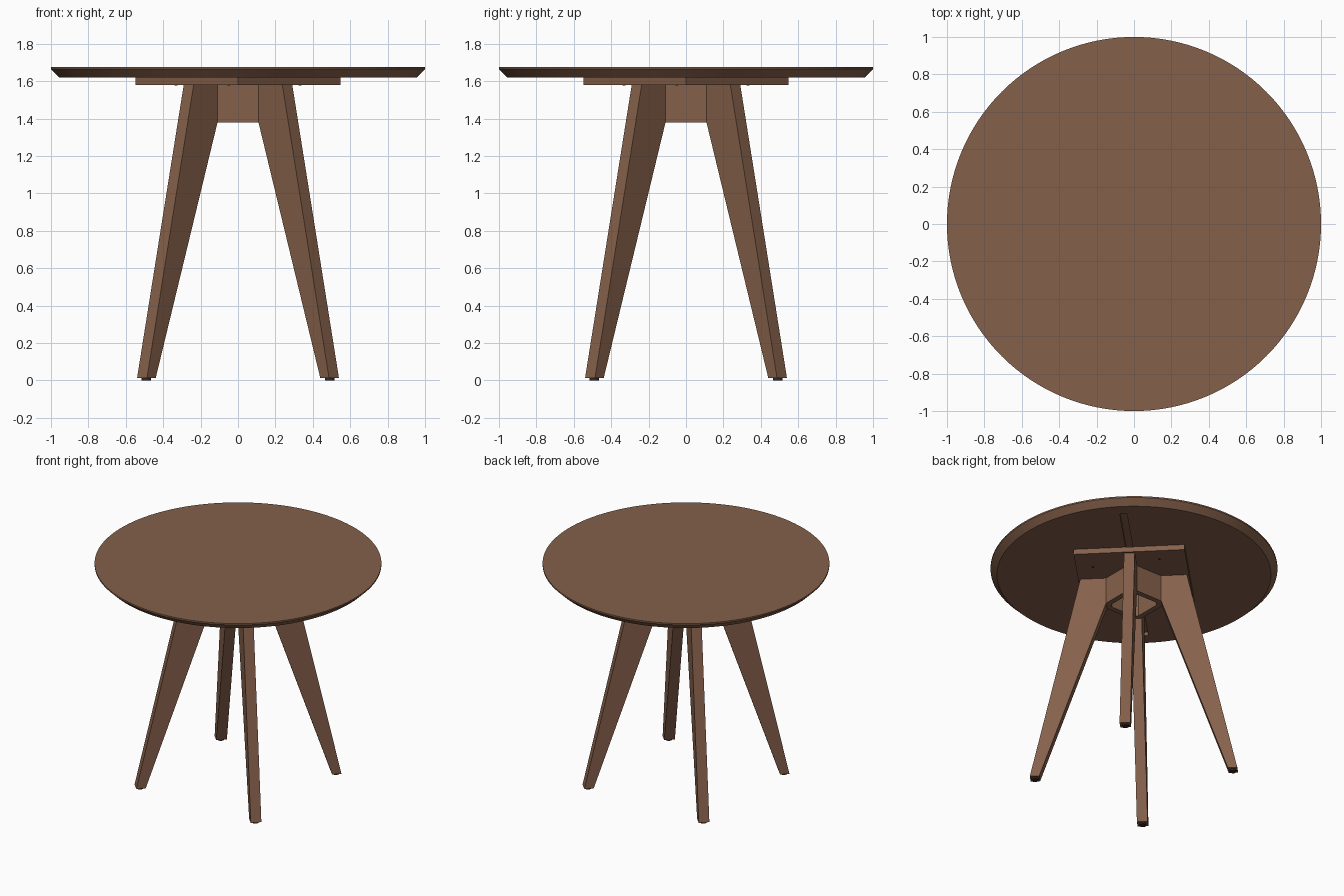
import bpy, bmesh, math
from mathutils import Matrix

if "Cube" in bpy.data.objects:
    bpy.data.objects.remove(bpy.data.objects["Cube"])


def material(name, rgb):
    m = bpy.data.materials.new(name)
    m.diffuse_color = (*rgb, 1)
    m.use_nodes = True
    m.node_tree.nodes["Principled BSDF"].inputs["Base Color"].default_value = m.diffuse_color
    return m


wood = material("walnut brown", (0.235, 0.118, 0.070))
dark = material("dark glide", (0.04, 0.022, 0.015))


def add_object(name, bm, mat, rot=0.0):
    bmesh.ops.recalc_face_normals(bm, faces=bm.faces)
    bm.transform(Matrix.Rotation(rot, 4, 'Z'))
    me = bpy.data.meshes.new(name)
    bm.to_mesh(me)
    bm.free()
    me.materials.append(mat)
    ob = bpy.data.objects.new(name, me)
    bpy.context.collection.objects.link(ob)
    return ob


def box(name, size, loc, mat, rot=0.0):
    bm = bmesh.new()
    bmesh.ops.create_cube(bm, size=1)
    bmesh.ops.scale(bm, vec=size, verts=bm.verts)
    bmesh.ops.translate(bm, vec=loc, verts=bm.verts)
    return add_object(name, bm, mat, rot)


def prism(name, points, offset, mat, rot=0.0):
    """Extrude a flat outline along an offset vector."""
    bm = bmesh.new()
    face = bm.faces.new([bm.verts.new(p) for p in points])
    ext = bmesh.ops.extrude_face_region(bm, geom=[face])["geom"]
    bmesh.ops.translate(bm, vec=offset,
                        verts=[v for v in ext if isinstance(v, bmesh.types.BMVert)])
    return add_object(name, bm, mat, rot)


def disc(name, radius, depth, loc, mat, rot=0.0, segs=24):
    bm = bmesh.new()
    bmesh.ops.create_cone(bm, cap_ends=True, segments=segs, radius1=radius,
                          radius2=radius, depth=depth)
    bmesh.ops.translate(bm, vec=loc, verts=bm.verts)
    return add_object(name, bm, mat, rot)


def smooth(ob):
    bpy.ops.object.select_all(action='DESELECT')
    ob.select_set(True)
    bpy.context.view_layer.objects.active = ob
    bpy.ops.object.shade_smooth_by_angle(angle=math.radians(25))


DIAG = math.pi / 4

# Round table top with an undercut edge
bm = bmesh.new()
rings = []
for r, z in ((0.955, 1.62), (1.0, 1.664), (1.0, 1.675)):
    rings.append([bm.verts.new((r * math.cos(i * math.tau / 128),
                                r * math.sin(i * math.tau / 128), z))
                  for i in range(128)])
for a, b in zip(rings, rings[1:]):
    for i in range(128):
        j = (i + 1) % 128
        bm.faces.new((a[i], a[j], b[j], b[i]))
bm.faces.new(rings[0])
bm.faces.new(rings[-1])
top = add_object("table_top", bm, wood)

# Stiffener groove in the underside, running along one diagonal
cutter = box("groove_cutter", (1.7, 0.05, 0.05), (0, 0, 1.62), wood, DIAG)
cutter.hide_render = True
cut = top.modifiers.new("groove", 'BOOLEAN')
cut.object = cutter
cut.operation = 'DIFFERENCE'
cut.solver = 'EXACT'
bpy.context.view_layer.objects.active = top
bpy.ops.object.modifier_apply(modifier=cut.name)
bpy.data.objects.remove(cutter)
smooth(top)

# Square mounting plate turned on the diagonal
box("mounting_plate", (0.776, 0.776, 0.04), (0, 0, 1.6), wood, DIAG)

# Four tapered legs with glides, plate screws and hub panels
T = 0.075
leg_profile = [(0.193, 1.58), (0.373, 1.58), (0.726, 0.012),
               (0.66, 0.012), (0.193, 1.378)]
c = 0.112          # half width of a hub panel
d = 0.163          # distance of a hub panel from the centre
w = 0.04           # hub panel thickness
for k in range(4):
    a = DIAG + k * math.pi / 2
    prism(f"leg_{k + 1}", [(x, -T / 2, z) for x, z in leg_profile],
          (0, T, 0), wood, a)
    smooth(disc(f"glide_{k + 1}", 0.025, 0.014, (0.693, 0, 0.007), dark, a))
    disc(f"plate_screw_{k + 1}", 0.008, 0.004, (0.27, 0.2, 1.579), dark, a, 12)
    # Panel closing the hub between neighbouring legs, mitred inside
    prism(f"hub_panel_{k + 1}",
          [(-c, -d, 1.378), (c, -d, 1.378), (d, -c, 1.378),
           (d - w, -c + 0.015, 1.378), (c - 0.015, -d + w, 1.378),
           (-c, -d + w, 1.378)],
          (0, 0, 0.202), wood, k * math.pi / 2)
